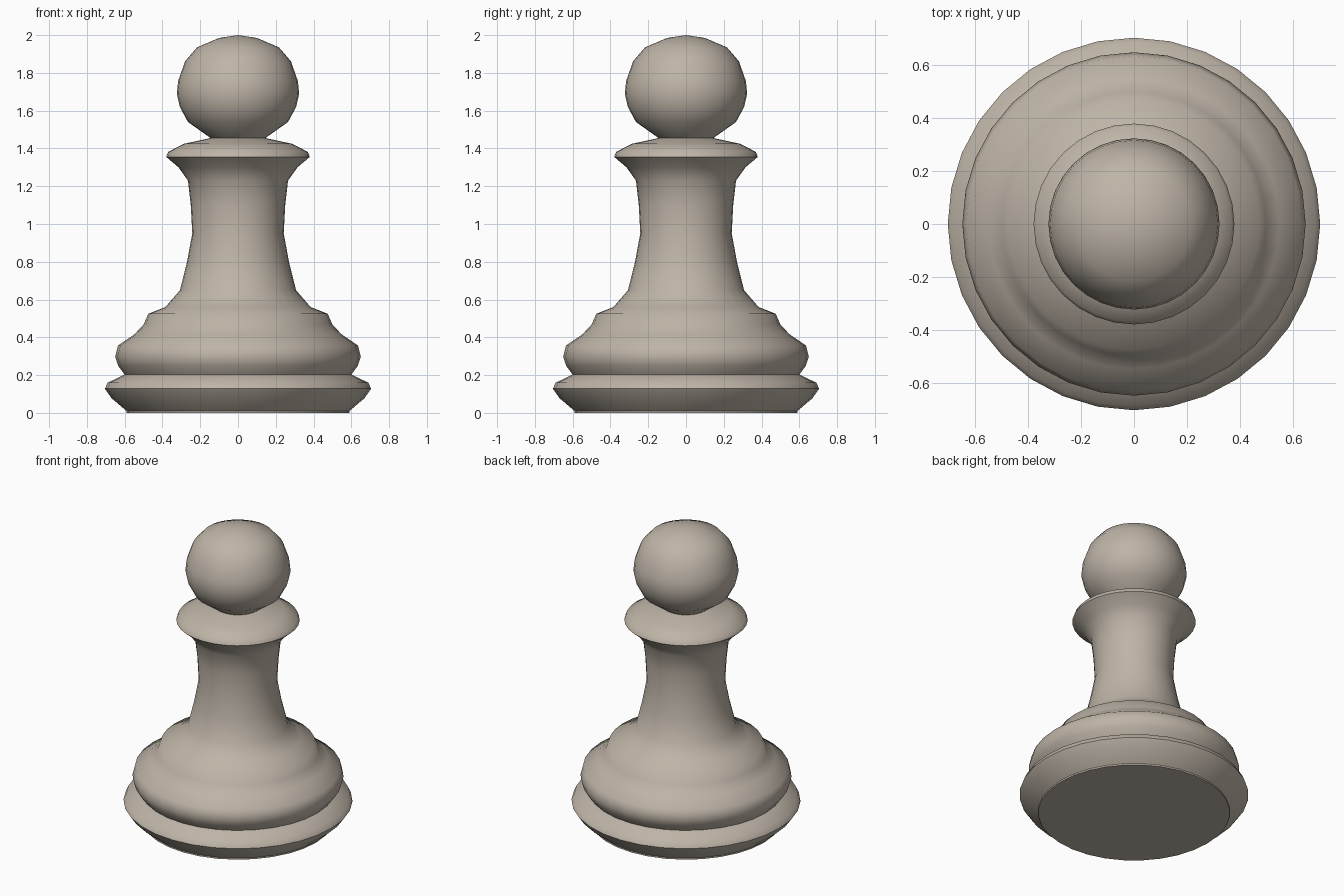
import bpy, bmesh, math

if "Cube" in bpy.data.objects:
    bpy.data.objects.remove(bpy.data.objects["Cube"])

SIDES = 32

ivory = bpy.data.materials.new("warm stone")
ivory.diffuse_color = (0.52, 0.46, 0.39, 1)
ivory.use_nodes = True
ivory.node_tree.nodes["Principled BSDF"].inputs["Base Color"].default_value = ivory.diffuse_color


def lathe(name, profile):
    """Spin an (r, z) profile round the z axis into a closed solid."""
    bm = bmesh.new()
    rings = []
    for r, z in profile:
        if r == 0:
            rings.append([bm.verts.new((0, 0, z))] * SIDES)
        else:
            rings.append([bm.verts.new((r * math.cos(2 * math.pi * i / SIDES),
                                        r * math.sin(2 * math.pi * i / SIDES), z))
                          for i in range(SIDES)])
    for a, b in zip(rings, rings[1:]):
        for i in range(SIDES):
            j = (i + 1) % SIDES
            bm.faces.new(list(dict.fromkeys((a[i], a[j], b[j], b[i]))))
    for ring in (rings[0], rings[-1]):
        if ring[0] is not ring[1]:
            bm.faces.new(ring)
    bmesh.ops.recalc_face_normals(bm, faces=bm.faces)
    mesh = bpy.data.meshes.new(name)
    bm.to_mesh(mesh)
    bm.free()
    mesh.materials.append(ivory)
    obj = bpy.data.objects.new(name, mesh)
    bpy.context.collection.objects.link(obj)
    bpy.ops.object.select_all(action='DESELECT')
    obj.select_set(True)
    bpy.context.view_layer.objects.active = obj
    bpy.ops.object.shade_smooth_by_angle(angle=math.radians(48))
    return obj


# Whole turned piece: foot, belly, stem, collar and ball head
lathe("pawn_body", [
    # foot ring
    (0.59, 0.0), (0.59, 0.01), (0.67, 0.078), (0.705, 0.128), (0.69, 0.16), (0.60, 0.203),
    # belly ring
    (0.635, 0.25), (0.65, 0.297), (0.635, 0.357), (0.55, 0.415), (0.50, 0.467), (0.475, 0.525),
    # ledge and stem
    (0.385, 0.56), (0.307, 0.65), (0.27, 0.80), (0.242, 0.95), (0.25, 1.10),
    (0.265, 1.23), (0.315, 1.30), (0.38, 1.355),
    # collar
    (0.37, 1.382), (0.285, 1.425), (0.145, 1.455),
    # ball head
    (0.265, 1.54), (0.308, 1.62), (0.324, 1.69), (0.317, 1.757), (0.28, 1.862),
    (0.217, 1.935), (0.10, 1.985), (0, 2.0)])
